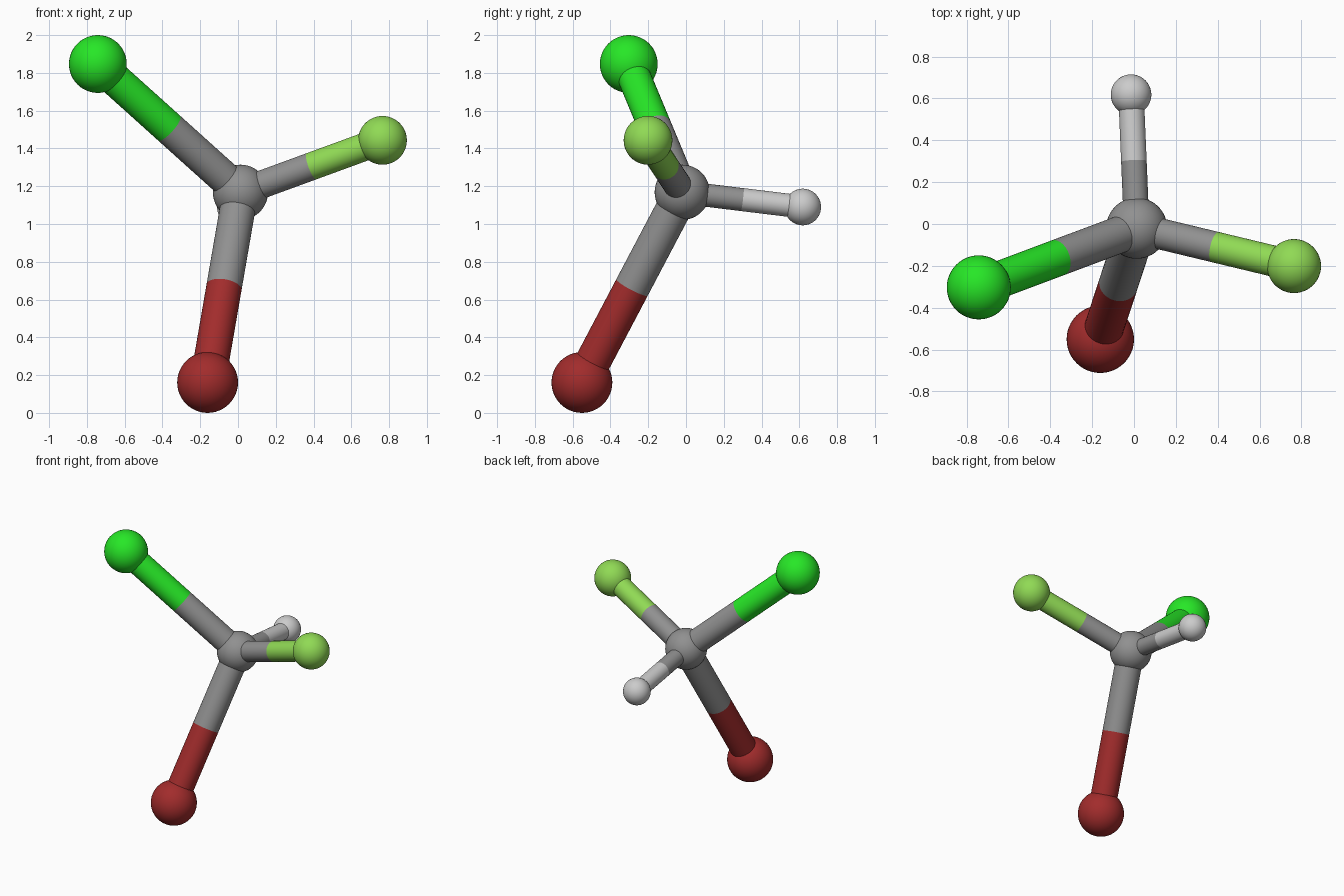
import bpy
from mathutils import Vector

if "Cube" in bpy.data.objects:
    bpy.data.objects.remove(bpy.data.objects["Cube"])


def material(name, rgb):
    mat = bpy.data.materials.new(name)
    mat.diffuse_color = (*rgb, 1)
    mat.use_nodes = True
    mat.node_tree.nodes["Principled BSDF"].inputs["Base Color"].default_value = mat.diffuse_color
    return mat


def finish(name, mat):
    obj = bpy.context.object
    obj.name = name
    obj.data.materials.append(mat)
    bpy.ops.object.shade_smooth()
    return obj


def ball(name, centre, radius, mat):
    bpy.ops.mesh.primitive_uv_sphere_add(segments=48, ring_count=24, radius=radius, location=centre)
    return finish(name, mat)


def tube(name, start, end, radius, mat):
    axis = end - start
    bpy.ops.mesh.primitive_cylinder_add(
        vertices=40, radius=radius, depth=axis.length, end_fill_type='NOTHING',
        location=(start + end) / 2, rotation=axis.to_track_quat('Z', 'Y').to_euler())
    return finish(name, mat)


# Central carbon atom
grey = material("carbon_grey", (0.28, 0.28, 0.28))
centre = Vector((0.013, -0.02, 1.168))
ball("carbon_atom", centre, 0.146, grey)

# Outer atoms: position, ball radius, bond radius, colour
atoms = {
    "chlorine": ((-0.742, -0.303, 1.847), 0.153, 0.088, (0.02, 0.80, 0.02)),
    "fluorine": ((0.765, -0.201, 1.443), 0.129, 0.074, (0.28, 0.70, 0.09)),
    "bromine": ((-0.161, -0.551, 0.161), 0.161, 0.094, (0.36, 0.025, 0.025)),
    "hydrogen": ((-0.014, 0.618, 1.09), 0.097, 0.061, (0.95, 0.95, 0.95)),
}

# Each bond is two tubes that change colour halfway
for name, (pos, r_ball, r_bond, rgb) in atoms.items():
    mat = material(name + "_colour", rgb)
    pos = Vector(pos)
    middle = (centre + pos) / 2
    ball(name + "_atom", pos, r_ball, mat)
    tube(name + "_bond_inner", centre, middle, r_bond, grey)
    tube(name + "_bond_outer", middle, pos, r_bond, mat)
